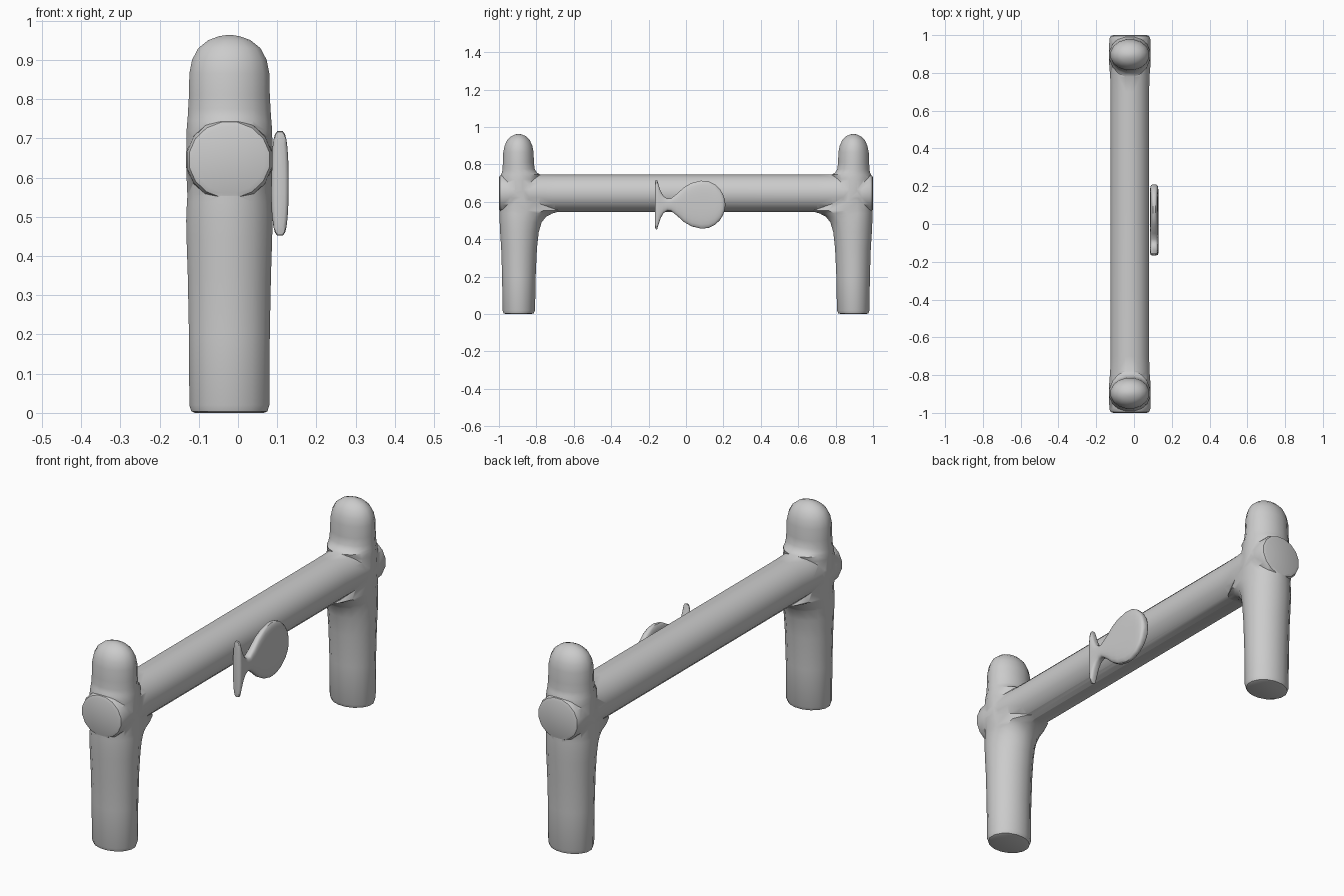
import bpy, bmesh
from math import sin, cos, pi, radians

if "Cube" in bpy.data.objects:
    bpy.data.objects.remove(bpy.data.objects["Cube"])

CX = -0.022  # centre line of the fence


def loft(name, rings):
    """Skin a list of equal-length point rings and cap both ends."""
    bm = bmesh.new()
    loops = [[bm.verts.new(p) for p in ring] for ring in rings]
    for a, b in zip(loops, loops[1:]):
        for i in range(len(a)):
            j = (i + 1) % len(a)
            bm.faces.new((a[i], a[j], b[j], b[i]))
    bm.faces.new(loops[0])
    bm.faces.new(loops[-1])
    bmesh.ops.recalc_face_normals(bm, faces=bm.faces)
    mesh = bpy.data.meshes.new(name)
    bm.to_mesh(mesh)
    bm.free()
    obj = bpy.data.objects.new(name, mesh)
    bpy.context.collection.objects.link(obj)
    return obj


def activate(obj):
    bpy.ops.object.select_all(action='DESELECT')
    obj.select_set(True)
    bpy.context.view_layer.objects.active = obj


def circle(n):
    return [(cos(2 * pi * (i + .5) / n) / cos(pi / n),
             sin(2 * pi * (i + .5) / n) / cos(pi / n)) for i in range(n)]


# Post: (z, half width x, inner y, outer y), with flared joint and domed top
PY = 0.895
post_profile = [
    (0, .088, .828, .962), (.004, .097, .814, .976), (.02, .102, .807, .981),
    (.2, .103, .804, .983), (.35, .106, .797, .988), (.44, .109, .787, .994),
    (.49, .110, .772, .996), (.52, .109, .748, .997), (.538, .108, .715, .997),
    (.553, .107, .66, .997), (.60, .109, .72, .997), (.66, .110, .77, .997),
    (.72, .109, .785, .995), (.745, .107, .778, .990), (.756, .106, .797, .984),
    (.775, .105, .809, .981), (.81, .103, .813, .979), (.865, .102, .815, .977),
    (.90, .095, .822, .970), (.93, .079, .835, .956), (.95, .054, .855, .935),
    (.96, .027, .876, .914), (.963, .008, .889, .901)]
posts = loft("posts", [
    [(CX + hx * c, PY + s * (yo - PY if s > 0 else PY - yi), z)
     for c, s in circle(16)] for z, hx, yi, yo in post_profile])
mirror = posts.modifiers.new("other_post", 'MIRROR')
mirror.use_axis = (False, True, False)

# Beam: (y, half width x, half height z), rounded and flared at the ends
half = [(.70, .102, .100), (.78, .104, .101), (.84, .109, .104),
        (.94, .110, .106), (.98, .108, .103), (.995, .102, .096),
        (1.0, .088, .084)]
beam_profile = [(-y, a, b) for y, a, b in reversed(half)] + half
beam = loft("fence_frame", [
    [(CX + a * c, y, .645 + b * s) for c, s in circle(16)]
    for y, a, b in beam_profile])

# Fuse posts and beam into one frame
join = beam.modifiers.new("join", 'BOOLEAN')
join.operation = 'UNION'
join.solver = 'EXACT'
join.object = posts
activate(beam)
bpy.ops.object.modifier_apply(modifier="join")
bpy.data.objects.remove(posts)
bpy.ops.object.shade_smooth_by_angle(angle=radians(35))

# Fish ornament: (y, half height, half thickness), tail to nose
fish_profile = [
    (-.166, .118, .012), (-.163, .132, .019), (-.155, .134, .022),
    (-.146, .105, .022), (-.135, .072, .022), (-.12, .046, .022),
    (-.10, .032, .022), (-.08, .034, .022), (-.05, .058, .022),
    (-.01, .094, .022), (.03, .117, .022), (.08, .129, .022),
    (.12, .126, .022), (.155, .109, .022), (.182, .083, .022),
    (.198, .056, .020), (.207, .028, .015), (.21, .008, .006)]


def rounded(t):
    c, s = cos(t), sin(t)
    return [abs(v) ** p * (1 if v > 0 else -1) for v, p in ((c, .55), (s, .85))]


fish = loft("fish_ornament", [
    [(.107 + th * u, y, .585 + h * v)
     for u, v in (rounded(2 * pi * (i + .5) / 24) for i in range(24))]
    for y, h, th in fish_profile])
activate(fish)
bpy.ops.object.shade_smooth_by_angle(angle=radians(50))
